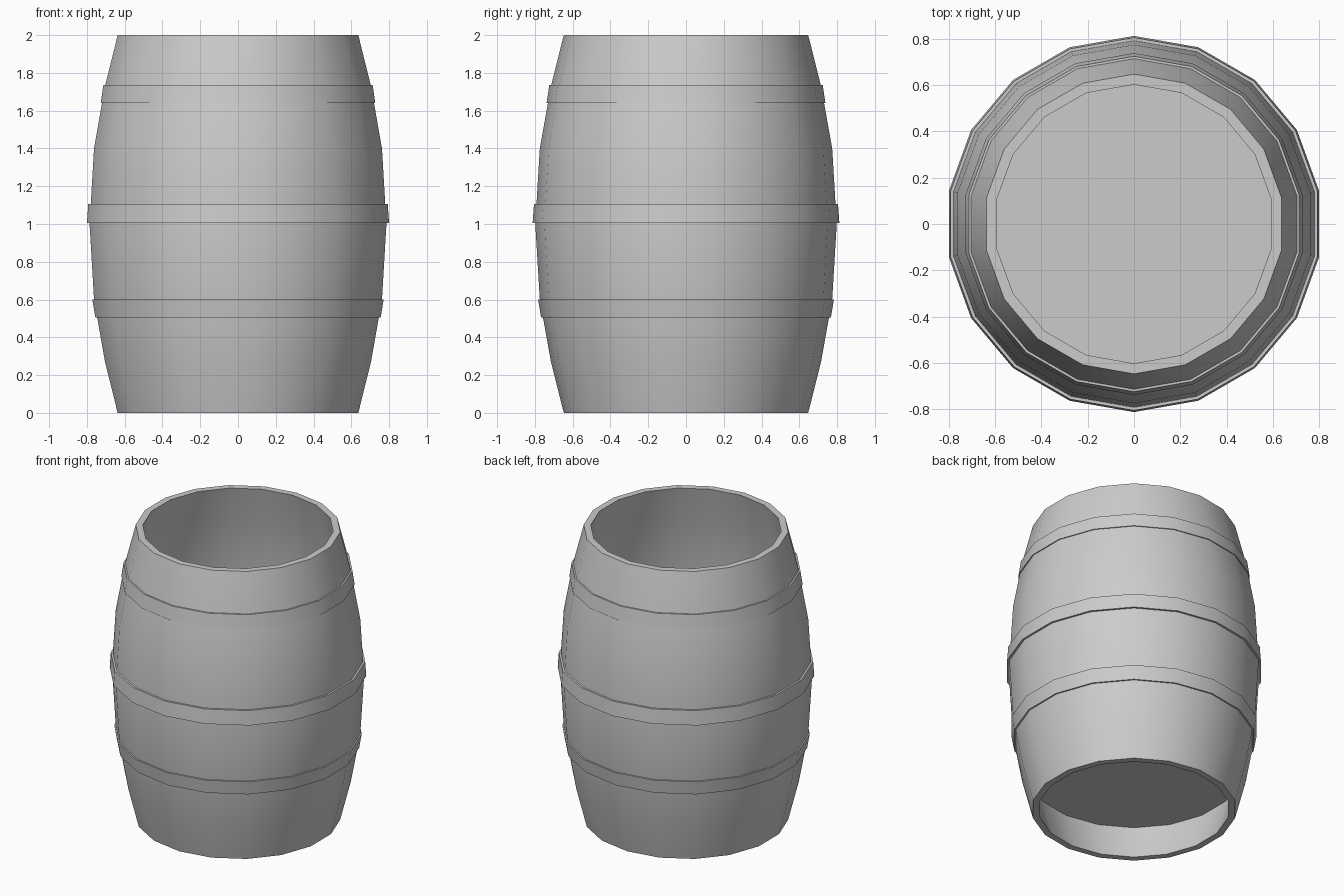
import bpy, bmesh, math

if "Cube" in bpy.data.objects:
    bpy.data.objects.remove(bpy.data.objects["Cube"])

SIDES = 18


def ring(bm, r, z):
    # one 18-sided ring with a corner on the +y axis
    return [bm.verts.new((r * math.cos(math.pi / 2 + 2 * math.pi * i / SIDES),
                          r * math.sin(math.pi / 2 + 2 * math.pi * i / SIDES), z))
            for i in range(SIDES)]


def finish(bm, name):
    bmesh.ops.recalc_face_normals(bm, faces=bm.faces)
    mesh = bpy.data.meshes.new(name)
    bm.to_mesh(mesh)
    bm.free()
    obj = bpy.data.objects.new(name, mesh)
    bpy.context.collection.objects.link(obj)
    bpy.ops.object.select_all(action='DESELECT')
    obj.select_set(True)
    bpy.context.view_layer.objects.active = obj
    bpy.ops.object.shade_smooth_by_angle(angle=math.radians(30))
    return obj


def lathe(name, profile):
    # spin a closed (radius, height) profile around z
    bm = bmesh.new()
    rings = [ring(bm, r, z) for r, z in profile]
    for a, b in zip(rings, rings[1:] + rings[:1]):
        for i in range(SIDES):
            j = (i + 1) % SIDES
            bm.faces.new((a[i], a[j], b[j], b[i]))
    return finish(bm, name)


# Hollow bulging wall, open at both ends
outer = [(0.647, 0), (0.715, 0.27), (0.774, 0.6), (0.798, 1.0),
         (0.774, 1.4), (0.715, 1.73), (0.647, 2.0)]
inner = [(r - 0.045, z) for r, z in reversed(outer)]
lathe("barrel_wall", outer + inner)

# Three hoops: bottom radius, bottom height, top radius, top height
hoops = [("lower_hoop", 0.767, 0.505, 0.783, 0.60),
         ("middle_hoop", 0.812, 1.005, 0.805, 1.105),
         ("upper_hoop", 0.738, 1.64, 0.724, 1.735)]
for name, r0, z0, r1, z1 in hoops:
    lathe(name, [(r0, z0), (r1, z1), (r1 - 0.03, z1), (r0 - 0.03, z0)])

# Recessed floor board
bm = bmesh.new()
low, high = ring(bm, 0.672, 0.25), ring(bm, 0.675, 0.27)
bm.faces.new(low)
bm.faces.new(high)
for i in range(SIDES):
    j = (i + 1) % SIDES
    bm.faces.new((low[i], low[j], high[j], high[i]))
finish(bm, "floor_board")
